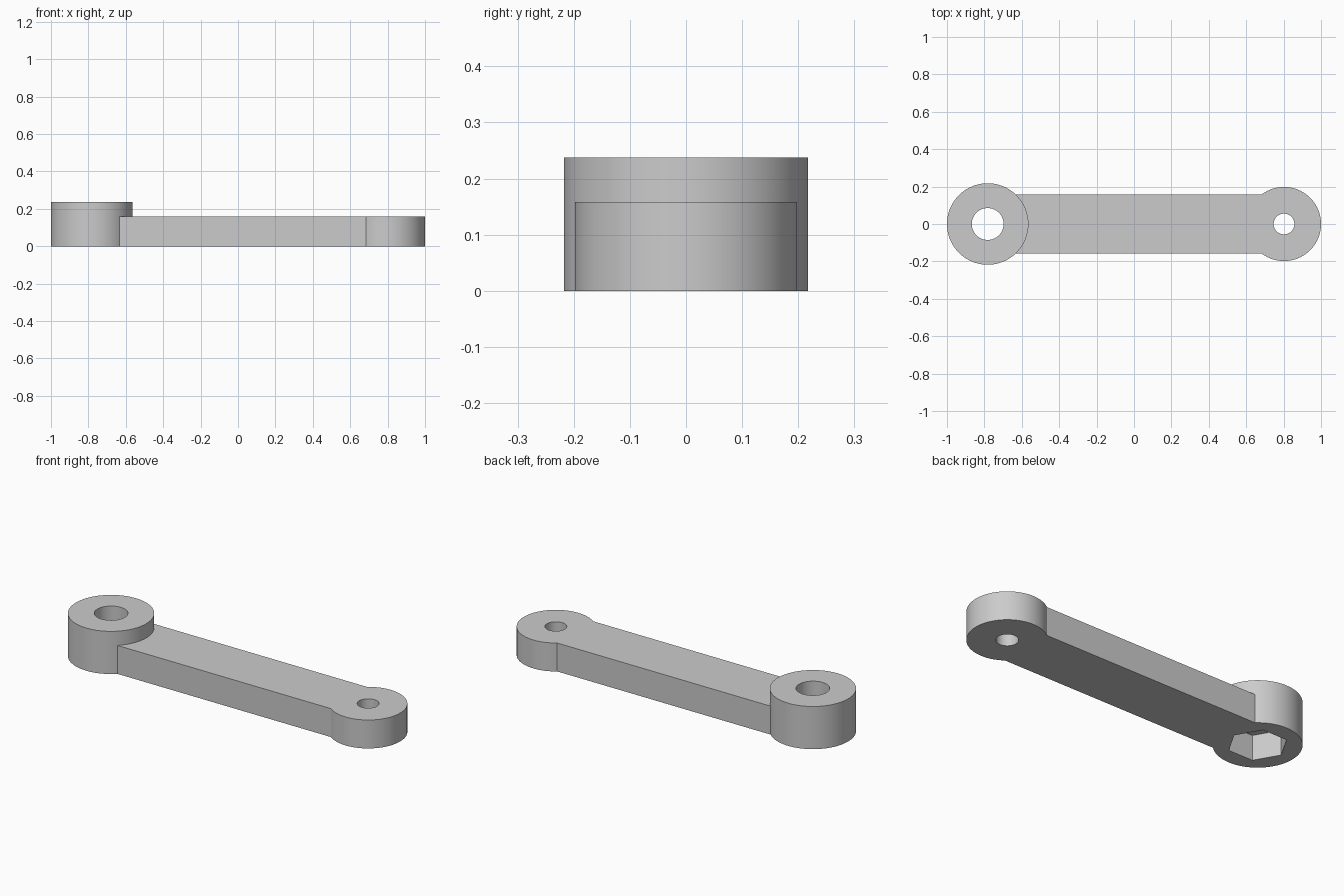
import bpy
import math

if "Cube" in bpy.data.objects:
    bpy.data.objects.remove(bpy.data.objects["Cube"], do_unlink=True)

U = 2 / 101            # one design unit; the lever is 101 units long
HUB_X = -39.5 * U      # centre of the thick hub
TIP_X = 40.5 * U       # centre of the thin rounded end
HUB_H, ARM_H = 12 * U, 8 * U

grey = bpy.data.materials.new("plain_grey")
grey.use_nodes = True
grey.diffuse_color = (0.6, 0.6, 0.6, 1)
grey.node_tree.nodes["Principled BSDF"].inputs["Base Color"].default_value = (0.6, 0.6, 0.6, 1)


def cylinder(name, x, radius, z0, z1, sides=96, turn=0.0):
    bpy.ops.mesh.primitive_cylinder_add(vertices=sides, radius=radius, depth=z1 - z0,
                                        location=(x, 0, (z0 + z1) / 2), rotation=(0, 0, turn))
    obj = bpy.context.object
    obj.name = name
    return obj


def combine(body, tool, operation):
    mod = body.modifiers.new(operation.title(), 'BOOLEAN')
    mod.operation = operation
    mod.solver = 'EXACT'
    mod.object = tool
    bpy.context.view_layer.objects.active = body
    bpy.ops.object.modifier_apply(modifier=mod.name)
    bpy.data.objects.remove(tool, do_unlink=True)


# Straight arm between the two centres
bpy.ops.mesh.primitive_cube_add(size=1, location=((HUB_X + TIP_X) / 2, 0, ARM_H / 2))
lever = bpy.context.object
lever.name = "lever_arm"
lever.scale = (TIP_X - HUB_X, 16 * U, ARM_H)
bpy.ops.object.transform_apply(location=True, rotation=False, scale=True)

# Round ends
combine(lever, cylinder("rounded_end", TIP_X, 10 * U, 0, ARM_H), 'UNION')
combine(lever, cylinder("hub", HUB_X, 11 * U, 0, HUB_H), 'UNION')

# Through holes, and the hexagonal nut pocket under the hub
combine(lever, cylinder("end_hole", TIP_X, 2.8 * U, -0.1, 0.4, 64), 'DIFFERENCE')
combine(lever, cylinder("hub_hole", HUB_X, 4.3 * U, -0.1, 0.4, 64), 'DIFFERENCE')
combine(lever, cylinder("nut_pocket", HUB_X, 7.5 * U, -0.1, 7 * U, 6, math.radians(30)), 'DIFFERENCE')

# Finish
lever.data.materials.clear()
lever.data.materials.append(grey)
for face in lever.data.polygons:
    face.material_index = 0
bpy.ops.object.select_all(action='DESELECT')
lever.select_set(True)
bpy.context.view_layer.objects.active = lever
bpy.ops.object.shade_smooth_by_angle(angle=math.radians(30))
